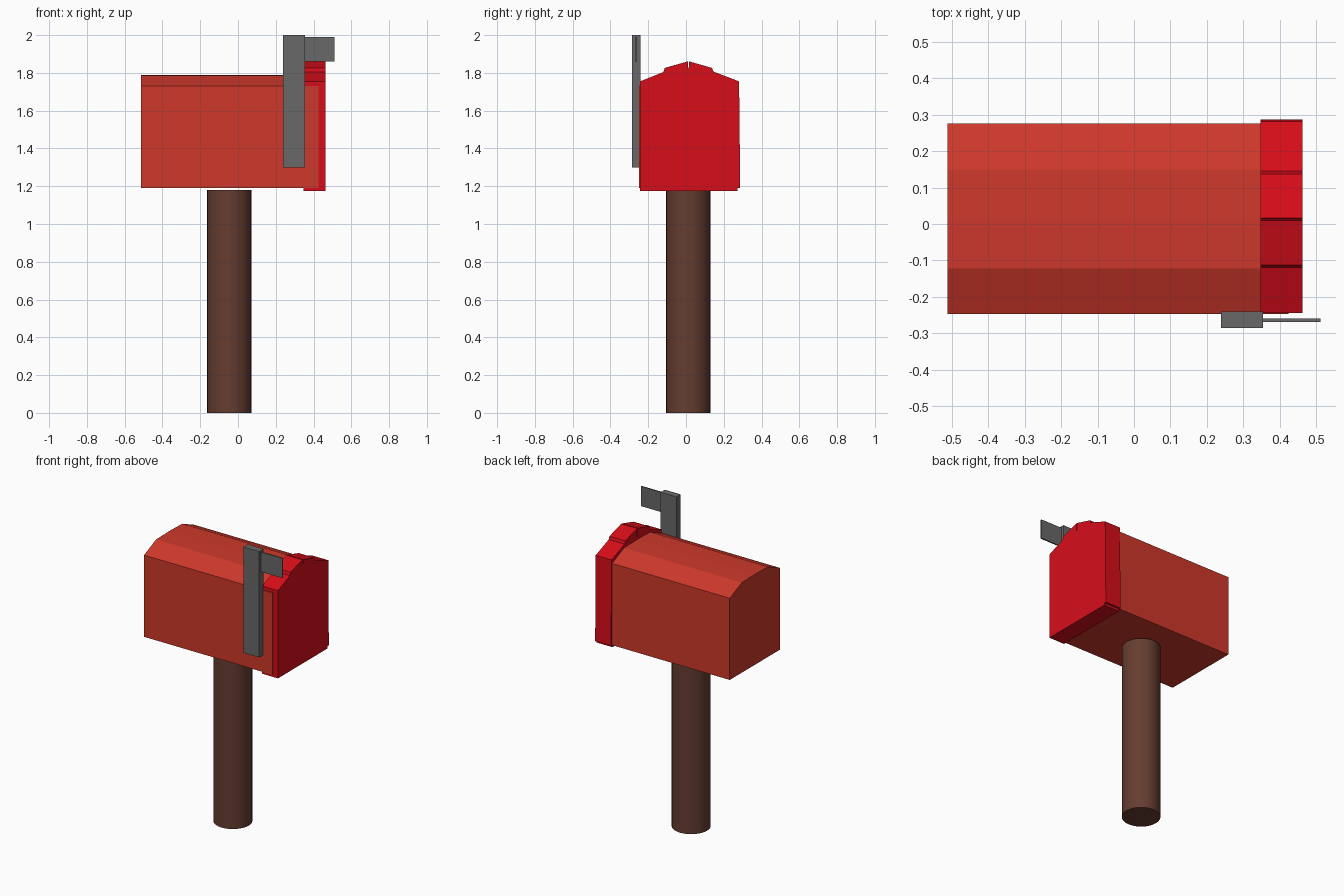
import bpy
import bmesh
from mathutils import Matrix, Vector

if "Cube" in bpy.data.objects:
    bpy.data.objects.remove(bpy.data.objects["Cube"])


def finish(bm, name, color):
    bmesh.ops.recalc_face_normals(bm, faces=bm.faces)
    mesh = bpy.data.meshes.new(name)
    bm.to_mesh(mesh)
    bm.free()
    obj = bpy.data.objects.new(name, mesh)
    bpy.context.collection.objects.link(obj)
    mat = bpy.data.materials.new(name + "_paint")
    mat.diffuse_color = (*color, 1)
    mat.use_nodes = True
    mat.node_tree.nodes["Principled BSDF"].inputs["Base Color"].default_value = mat.diffuse_color
    mesh.materials.append(mat)
    return obj


def extrude_x(name, profile, x0, x1, color):
    """Extrude a closed (y, z) profile along x."""
    bm = bmesh.new()
    face = bm.faces.new([bm.verts.new((x0, y, z)) for y, z in profile])
    ret = bmesh.ops.extrude_face_region(bm, geom=[face], use_keep_orig=True)
    verts = [v for v in ret["geom"] if isinstance(v, bmesh.types.BMVert)]
    bmesh.ops.translate(bm, verts=verts, vec=(x1 - x0, 0, 0))
    return finish(bm, name, color)


def box(name, lo, hi, color):
    lo, hi = Vector(lo), Vector(hi)
    bm = bmesh.new()
    bmesh.ops.create_cube(
        bm, size=1,
        matrix=Matrix.Translation((lo + hi) / 2) @ Matrix.Diagonal((*(hi - lo), 1)))
    return finish(bm, name, color)


RED = (0.62, 0.040, 0.024)
DOOR_RED = (0.68, 0.004, 0.010)
BROWN = (0.13, 0.046, 0.030)
GREY = (0.14, 0.14, 0.14)

# Mailbox body with chamfered roof
extrude_x("mailbox_body", [
    (-0.248, 1.19), (0.276, 1.19), (0.276, 1.73), (0.15, 1.785),
    (0.013, 1.788), (-0.122, 1.785), (-0.248, 1.73)], -0.513, 0.425, RED)

# Door cap with stepped roof panels and a narrow slit at the ridge
extrude_x("door_cap", [
    (-0.244, 1.175), (0.272, 1.175), (0.272, 1.19), (0.287, 1.19),
    (0.281, 1.755), (0.145, 1.807), (0.138, 1.826), (0.016, 1.861),
    (0.013, 1.80), (0.010, 1.861), (-0.113, 1.826), (-0.119, 1.805),
    (-0.244, 1.755)], 0.347, 0.463, DOOR_RED)

# Round post
bm = bmesh.new()
bmesh.ops.create_cone(bm, cap_ends=True, segments=32, radius1=0.117, radius2=0.117,
                      depth=1.18, matrix=Matrix.Translation((-0.046, 0.012, 0.59)))
post = finish(bm, "post", BROWN)
bpy.context.view_layer.objects.active = post
post.select_set(True)
bpy.ops.object.shade_smooth_by_angle()

# Signal arm and flag
box("signal_arm", (0.239, -0.286, 1.30), (0.355, -0.241, 2.0), GREY)
box("signal_flag", (0.355, -0.269, 1.86), (0.512, -0.260, 1.99), GREY)
